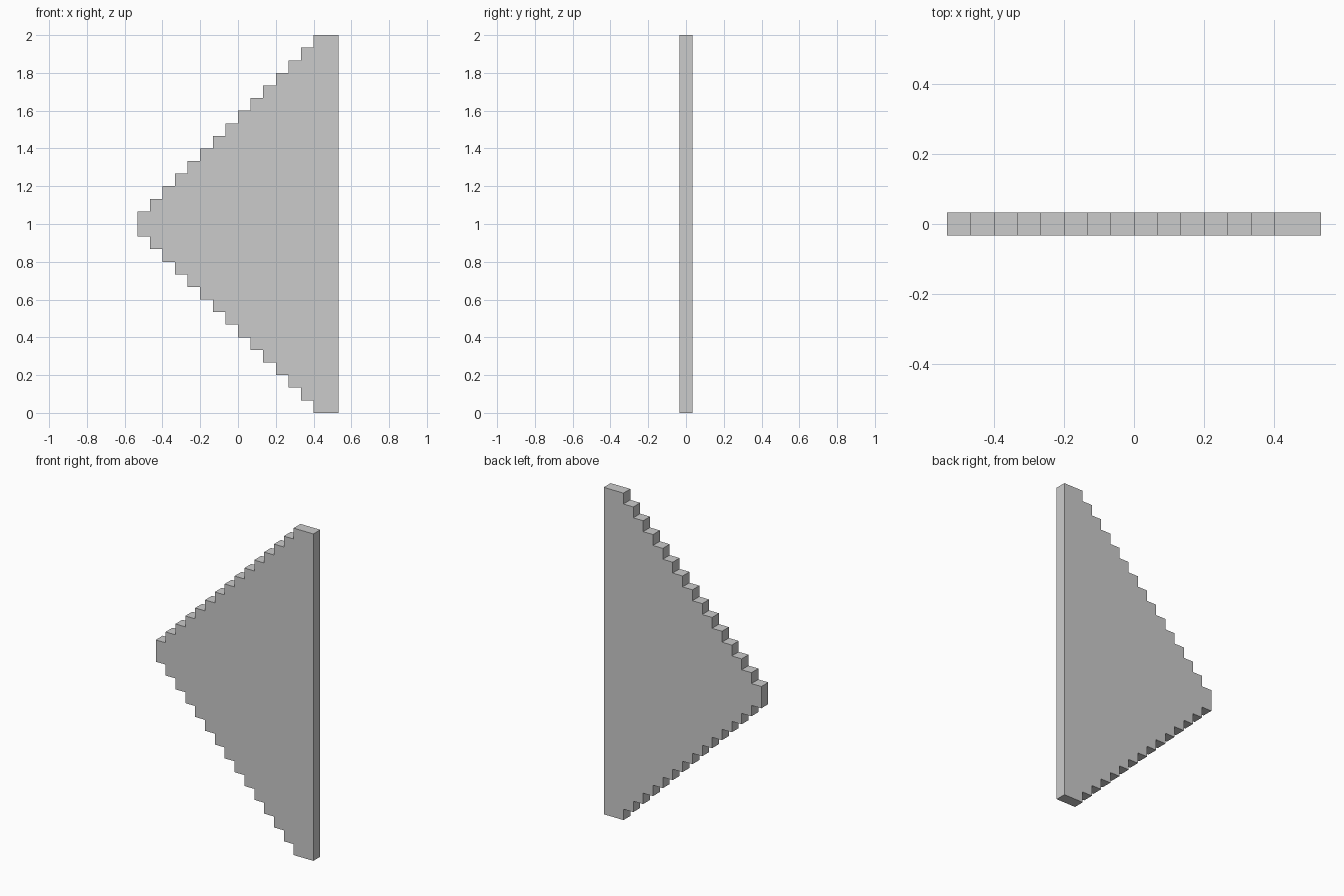
import bpy, bmesh
from mathutils import Vector

if "Cube" in bpy.data.objects:
    bpy.data.objects.remove(bpy.data.objects["Cube"])

U = 2 / 30      # one step of the staircase outline
STEPS = 15      # columns from the tip to full height
MID = 15        # centre height in steps

# Stepped upper edge from tip to the straight right side
upper = []
for k in range(STEPS):
    x_end = k - 7 if k < STEPS - 1 else 8
    upper += [(k - 8, k + 1), (x_end, k + 1)]

# Mirror for the lower edge and close the outline
outline = upper + [(x, -h) for x, h in reversed(upper)]

bm = bmesh.new()
verts = [bm.verts.new((x * U, -U / 2, (MID + h) * U)) for x, h in outline]
face = bm.faces.new(verts)

# Extrude to plate thickness
ext = bmesh.ops.extrude_face_region(bm, geom=[face], use_keep_orig=True)
bmesh.ops.translate(bm, vec=Vector((0, U, 0)),
                    verts=[g for g in ext["geom"] if isinstance(g, bmesh.types.BMVert)])
bmesh.ops.recalc_face_normals(bm, faces=bm.faces)

mesh = bpy.data.meshes.new("stepped_plate")
bm.to_mesh(mesh)
bm.free()
bpy.context.collection.objects.link(bpy.data.objects.new("stepped_plate", mesh))
